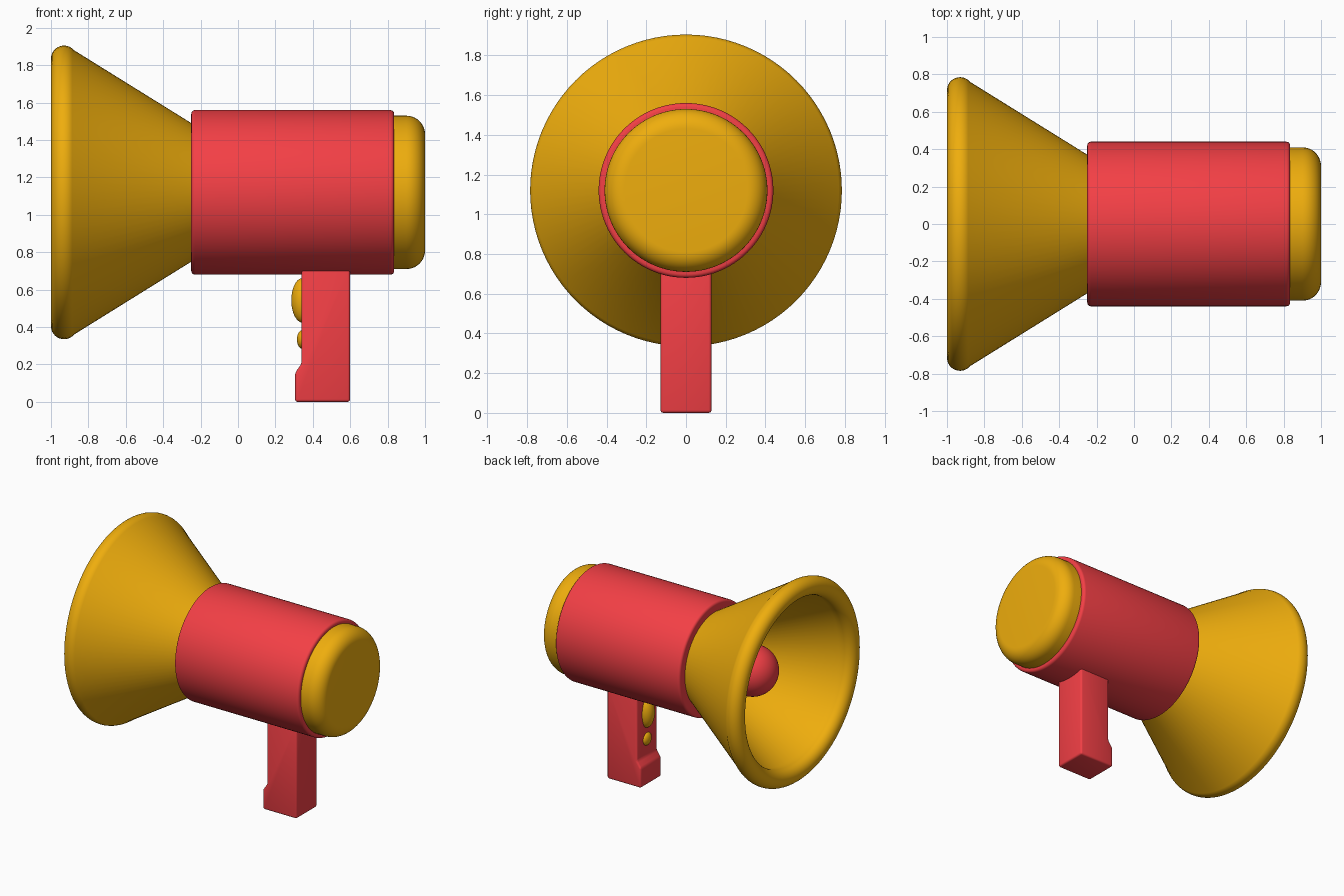
import bpy, bmesh
from math import sin, cos, pi, radians, tau

if "Cube" in bpy.data.objects:
    bpy.data.objects.remove(bpy.data.objects["Cube"])

AXIS_Z = 1.12


def material(name, rgb):
    m = bpy.data.materials.new(name)
    m.diffuse_color = (*rgb, 1)
    m.use_nodes = True
    m.node_tree.nodes["Principled BSDF"].inputs["Base Color"].default_value = m.diffuse_color
    return m


YELLOW = material("yellow", (0.86, 0.42, 0.004))
RED = material("red", (0.9, 0.05, 0.06))


def arc(cx, cr, rx, rr, a0, a1, n=10):
    """Elliptic arc in the (x, radius) plane, angles in degrees."""
    out = []
    for i in range(n + 1):
        a = radians(a0 + (a1 - a0) * i / n)
        out.append((cx + rx * cos(a), max(0.0, cr + rr * sin(a))))
    return out


def finish(name, bm, mat, angle=35):
    bmesh.ops.remove_doubles(bm, verts=bm.verts, dist=1e-5)
    bmesh.ops.recalc_face_normals(bm, faces=bm.faces)
    me = bpy.data.meshes.new(name)
    bm.to_mesh(me)
    bm.free()
    me.materials.append(mat)
    ob = bpy.data.objects.new(name, me)
    bpy.context.collection.objects.link(ob)
    bpy.ops.object.select_all(action='DESELECT')
    ob.select_set(True)
    bpy.context.view_layer.objects.active = ob
    bpy.ops.object.shade_smooth_by_angle(angle=radians(angle))
    return ob


def lathe(name, profile, mat, closed=False, seg=96):
    """Revolve (x, radius) points around the megaphone axis."""
    bm = bmesh.new()
    pts = profile + profile[:1] if closed else profile
    rings = [[bm.verts.new((x, r * cos(tau * i / seg), AXIS_Z + r * sin(tau * i / seg)))
              for i in range(seg)] for x, r in pts]
    for a, b in zip(rings, rings[1:]):
        for i in range(seg):
            j = (i + 1) % seg
            bm.faces.new((a[i], a[j], b[j], b[i]))
    bmesh.ops.dissolve_degenerate(bm, dist=1e-6, edges=bm.edges)
    return finish(name, bm, mat)


def ellipsoid(name, centre, radii, mat):
    bm = bmesh.new()
    bmesh.ops.create_uvsphere(bm, u_segments=32, v_segments=20, radius=1)
    bmesh.ops.scale(bm, verts=bm.verts, vec=radii)
    bmesh.ops.translate(bm, verts=bm.verts, vec=centre)
    return finish(name, bm, mat)


# Horn: flared cone with a rolled rim and hollow inside
lathe("horn", [(-0.22, 0.352)] + arc(-0.93, 0.715, 0.07, 0.07, 40, 270, 20)
      + [(-0.88, 0.645), (-0.22, 0.25)], YELLOW, closed=True)

# Main barrel with softened ends
lathe("barrel", [(-0.25, 0)] + arc(-0.23, 0.42, 0.02, 0.02, 180, 90, 4)
      + arc(0.815, 0.42, 0.02, 0.02, 90, 0, 4) + [(0.835, 0)], RED)

# Rounded rear cap
lathe("rear_cap", [(0.8, 0), (0.8, 0.41)] + arc(0.9, 0.31, 0.1, 0.1, 90, 0, 10)
      + [(1.0, 0)], YELLOW)

# Domed plug inside the horn
lathe("horn_plug", [(-0.24, 0.19)] + arc(-0.58, 0, 0.19, 0.19, 90, 180, 14), RED)

# Handle with a stepped foot
side = [(0.34, 0.73), (0.34, 0.205), (0.305, 0.155), (0.305, 0), (0.6, 0), (0.6, 0.73)]
bm = bmesh.new()
face = bm.faces.new([bm.verts.new((x, -0.128, z)) for x, z in side])
new = bmesh.ops.extrude_face_region(bm, geom=[face])["geom"]
bmesh.ops.translate(bm, verts=[v for v in new if isinstance(v, bmesh.types.BMVert)],
                    vec=(0, 0.256, 0))
bmesh.ops.recalc_face_normals(bm, faces=bm.faces)
bmesh.ops.bevel(bm, geom=bm.edges[:], offset=0.014, segments=3, profile=0.5, affect='EDGES')
finish("handle", bm, RED)

# Trigger and small button on the handle front
ellipsoid("trigger", (0.345, 0, 0.543), (0.06, 0.062, 0.119), YELLOW)
ellipsoid("button", (0.345, 0, 0.334), (0.03, 0.05, 0.05), YELLOW)
